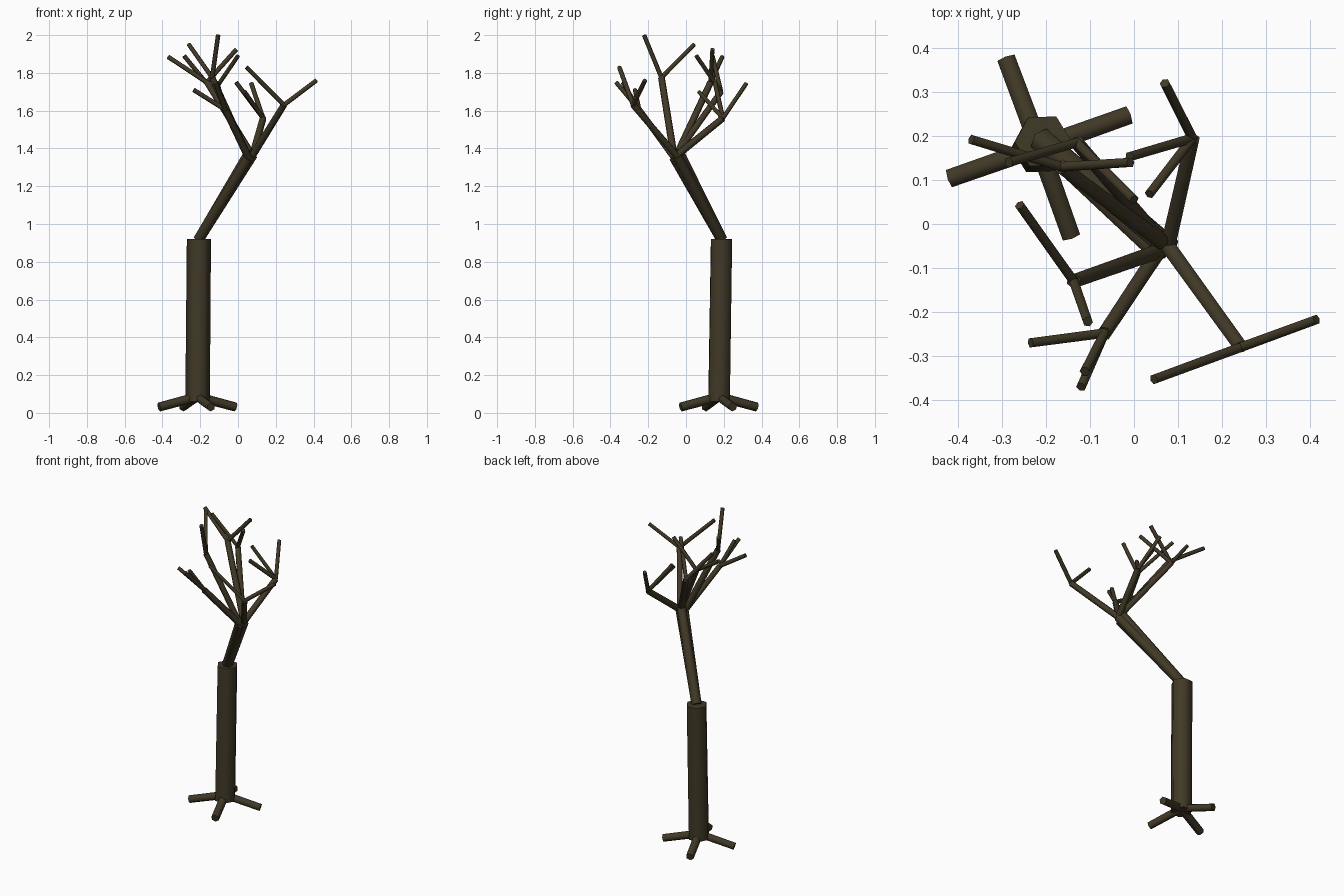
import bpy
import bmesh
from math import radians
from mathutils import Vector, Matrix

cube = bpy.data.objects.get("Cube")
if cube:
    bpy.data.objects.remove(cube, do_unlink=True)

bark = bpy.data.materials.new("dark_brown_bark")
bark.use_nodes = True
bark.diffuse_color = (0.053, 0.041, 0.02, 1)
bark.node_tree.nodes["Principled BSDF"].inputs["Base Color"].default_value = bark.diffuse_color


def limb(name, start, end, r_start, r_end, sides=6):
    """Capped, tapered cylinder from start to end."""
    a, b = Vector(start), Vector(end)
    axis = b - a
    turn = axis.to_track_quat('Z', 'Y').to_matrix().to_4x4()
    bm = bmesh.new()
    bmesh.ops.create_cone(bm, cap_ends=True, segments=sides, radius1=r_start,
                          radius2=r_end, depth=axis.length,
                          matrix=Matrix.Translation((a + b) / 2) @ turn)
    mesh = bpy.data.meshes.new(name)
    bm.to_mesh(mesh)
    bm.free()
    mesh.materials.append(bark)
    obj = bpy.data.objects.new(name, mesh)
    bpy.context.collection.objects.link(obj)
    bpy.ops.object.select_all(action='DESELECT')
    obj.select_set(True)
    bpy.context.view_layer.objects.active = obj
    bpy.ops.object.shade_smooth_by_angle(angle=radians(65))


# Trunk
trunk_top = (-0.207, 0.188, 0.92)
limb("trunk", (-0.214, 0.175, 0.06), trunk_top, 0.065, 0.064)

# Roots spreading from the foot of the trunk
for i, (x, y) in enumerate([(-0.29, 0.375), (-0.013, 0.247), (-0.143, -0.028), (-0.418, 0.104)]):
    limb(f"root_{i + 1}", (-0.215, 0.175, 0.085), (x, y, 0.031), 0.025, 0.024)

# Three near-parallel main limbs
forks = [(0.056, -0.062, 1.35), (0.077, -0.05, 1.362), (0.062, -0.04, 1.385)]
for i, fork in enumerate(forks):
    limb(f"main_limb_{i + 1}", trunk_top, fork, 0.031, 0.028)

# Branches: fork index, branch end, twig tips
branches = [
    (1, (0.243, -0.28, 1.63), [(0.415, -0.217, 1.76), (0.045, -0.353, 1.83)]),
    (1, (0.133, 0.195, 1.56), [(0.07, 0.32, 1.745), (0.035, 0.068, 1.70), (-0.01, 0.153, 1.75)]),
    (0, (-0.067, -0.248, 1.605), [(-0.235, -0.27, 1.71), (-0.12, -0.37, 1.75), (-0.112, -0.335, 1.75)]),
    (0, (-0.137, -0.13, 1.775), [(-0.26, 0.043, 1.95), (-0.105, -0.222, 2.0)]),
    (2, (-0.13, 0.185, 1.70), [(0.0, 0.055, 1.89), (-0.285, 0.14, 1.89)]),
    (2, (-0.165, 0.13, 1.75), [(-0.37, 0.192, 1.885), (-0.008, 0.14, 1.925)]),
]
for i, (fork, end, tips) in enumerate(branches):
    limb(f"branch_{i + 1}", forks[fork], end, 0.0195, 0.018)
    for j, tip in enumerate(tips):
        limb(f"twig_{i + 1}_{j + 1}", end, tip, 0.0125, 0.012)
